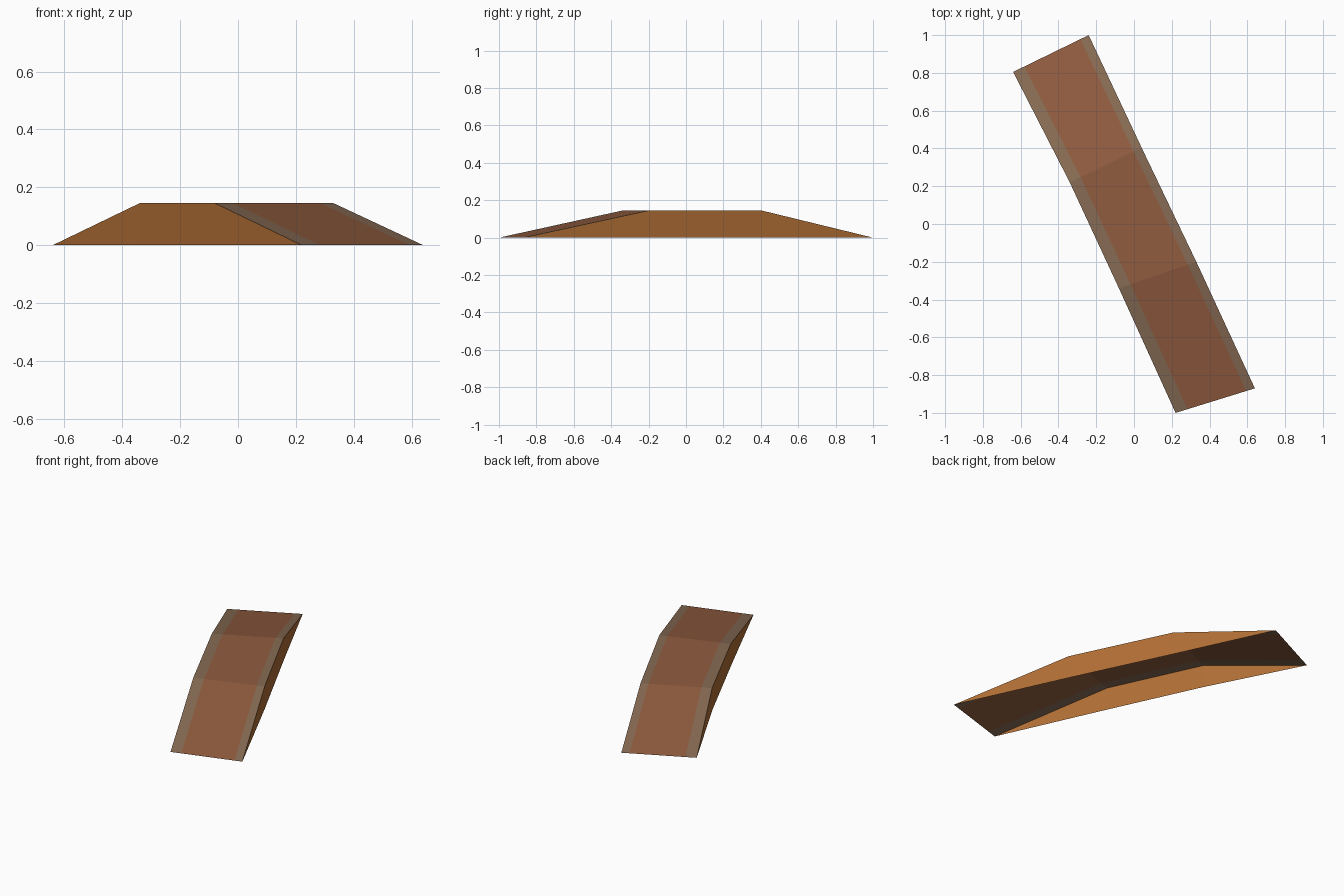
import bpy, bmesh
from mathutils import Vector

if "Cube" in bpy.data.objects:
    bpy.data.objects.remove(bpy.data.objects["Cube"])


def material(name, rgb):
    m = bpy.data.materials.new(name)
    m.diffuse_color = (*rgb, 1)
    m.use_nodes = True
    m.node_tree.nodes["Principled BSDF"].inputs["Base Color"].default_value = m.diffuse_color
    return m


deck_brown = material("deck brown", (0.285, 0.108, 0.050))
edge_grey = material("edge grey brown", (0.245, 0.150, 0.090))
wall_orange = material("wall orange brown", (0.44, 0.158, 0.036))

# Cross sections along the bent ramp: left point, right point
SECTIONS = [
    (Vector((-0.64, 0.805, 0)), Vector((-0.24, 1.0, 0))),
    (Vector((-0.34, 0.22, 0.145)), Vector((0.04, 0.405, 0.145))),
    (Vector((-0.08, -0.34, 0.145)), Vector((0.33, -0.20, 0.145))),
    (Vector((0.22, -1.0, 0)), Vector((0.64, -0.87, 0))),
]


def make_object(name, polys, mat):
    bm = bmesh.new()
    for p in polys:
        bm.faces.new([bm.verts.new(v) for v in p])
    bmesh.ops.remove_doubles(bm, verts=bm.verts, dist=1e-5)
    me = bpy.data.meshes.new(name)
    bm.to_mesh(me)
    bm.free()
    me.materials.append(mat)
    ob = bpy.data.objects.new(name, me)
    bpy.context.collection.objects.link(ob)


# Lengthwise strip of the top between two fractions of the width
def strip(name, f0, f1, mat):
    polys = []
    for (l0, r0), (l1, r1) in zip(SECTIONS, SECTIONS[1:]):
        polys.append([l0.lerp(r0, f0), l1.lerp(r1, f0),
                      l1.lerp(r1, f1), l0.lerp(r0, f1)])
    make_object(name, polys, mat)


# Upright wall under one edge; the underside stays open
def wall(name, side, mat):
    top = [s[side] for s in SECTIONS]
    ground = [Vector((p.x, p.y, 0)) for p in top]
    polys = [[top[0], ground[1], top[1]],
             [top[1], ground[1], ground[2], top[2]],
             [top[2], ground[2], top[3]]]
    if side == 0:
        polys = [p[::-1] for p in polys]
    # outward direction: left wall faces -x, right wall faces +x
    fixed = []
    for p in polys:
        n = (p[1] - p[0]).cross(p[2] - p[0])
        out = -1 if side == 0 else 1
        fixed.append(p if n.x * out > 0 else p[::-1])
    make_object(name, fixed, mat)


strip("left_edge_strip", 0, 0.15, edge_grey)
strip("deck", 0.15, 0.89, deck_brown)
strip("right_edge_strip", 0.89, 1, edge_grey)
wall("left_wall", 0, wall_orange)
wall("right_wall", 1, wall_orange)
